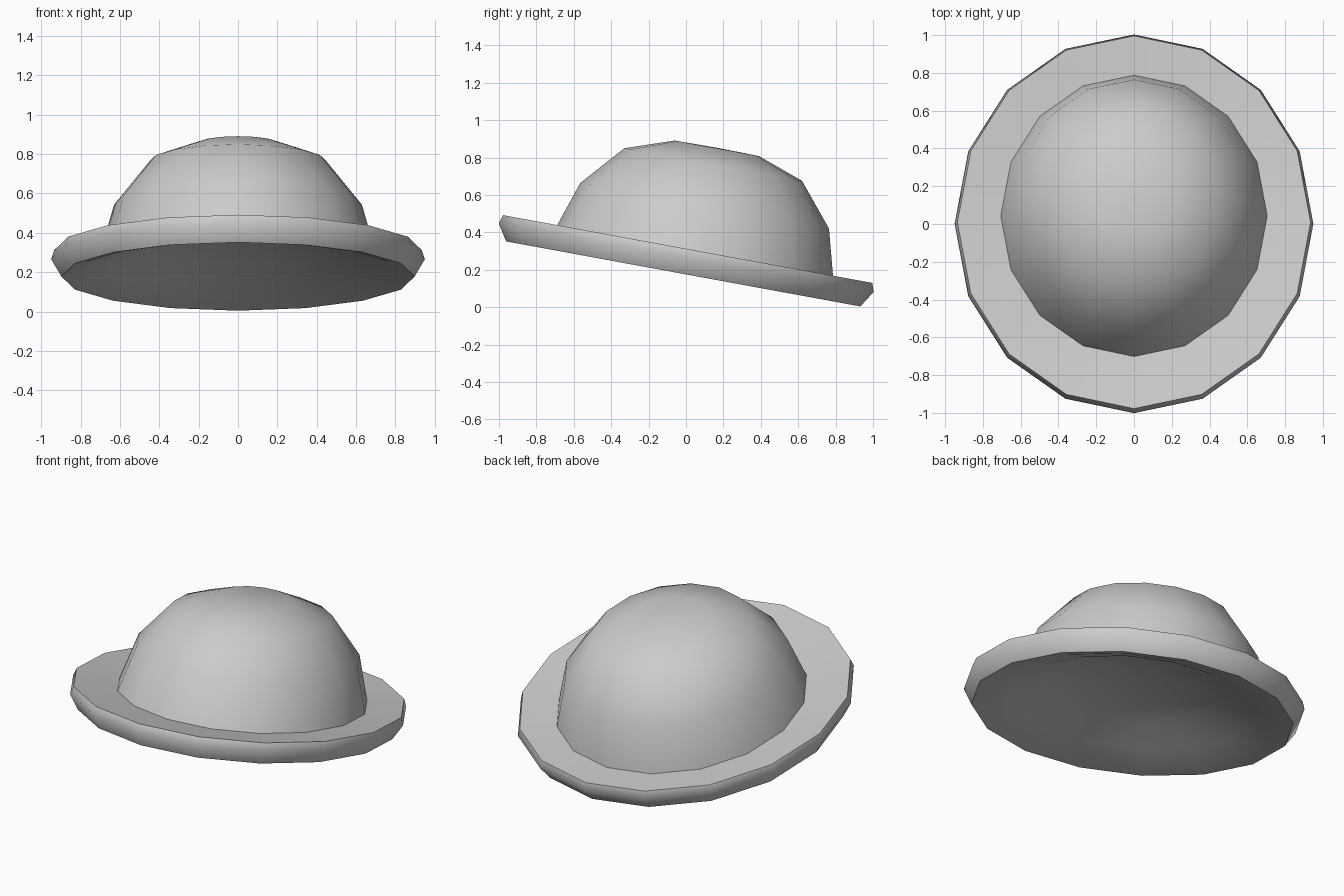
import bpy, bmesh, math
from mathutils import Matrix, Vector

if "Cube" in bpy.data.objects:
    bpy.data.objects.remove(bpy.data.objects["Cube"])

SIDES = 16
SQUASH = 0.932            # width against depth
TILT = math.radians(-10.4)
PLACE = Matrix.Translation((0, -0.0025, 0.18)) @ Matrix.Rotation(TILT, 4, 'X')

felt = bpy.data.materials.new("grey_felt")
felt.diffuse_color = (0.6, 0.6, 0.6, 1)
felt.use_nodes = True
felt.node_tree.nodes["Principled BSDF"].inputs["Base Color"].default_value = felt.diffuse_color


def lathe(name, rings, start=None, end=None):
    """Loft rings of (radius, height, y offset), closed by optional poles."""
    bm = bmesh.new()
    loops = []
    for r, z, off in rings:
        loops.append([bm.verts.new(PLACE @ Vector((
            r * SQUASH * math.sin(2 * math.pi * i / SIDES),
            off + r * math.cos(2 * math.pi * i / SIDES), z)))
            for i in range(SIDES)])
    for a, b in zip(loops, loops[1:]):
        for i in range(SIDES):
            j = (i + 1) % SIDES
            bm.faces.new((a[i], a[j], b[j], b[i]))
    for pole, loop in ((start, loops[0]), (end, loops[-1])):
        if pole:
            v = bm.verts.new(PLACE @ Vector((0, pole[1], pole[0])))
            for i in range(SIDES):
                bm.faces.new((loop[i], loop[(i + 1) % SIDES], v))
    bmesh.ops.recalc_face_normals(bm, faces=bm.faces)
    mesh = bpy.data.meshes.new(name)
    bm.to_mesh(mesh)
    bm.free()
    mesh.materials.append(felt)
    ob = bpy.data.objects.new(name, mesh)
    bpy.context.collection.objects.link(ob)
    bpy.ops.object.select_all(action='DESELECT')
    ob.select_set(True)
    bpy.context.view_layer.objects.active = ob
    bpy.ops.object.shade_smooth_by_angle(angle=math.radians(55))
    return ob


# Brim: bevelled ring with a dished top and a domed hollow underneath
B = -0.012
lathe("brim", [(0.25, 0.20, B), (0.50, 0.15, B), (0.72, 0.065, B),
               (0.90, 0.008, B), (0.963, -0.004, B),
               (1.019, 0.085, B), (1.003, 0.131, B), (0.73, 0.105, 0.01)],
      start=(0.21, B))

# Crown: rounded dome set slightly back on the brim
lathe("crown", [(0.759, 0.10, 0.027), (0.676, 0.375, 0.035),
                (0.483, 0.60, 0.04), (0.229, 0.689, 0.043)],
      end=(0.692, 0.043))
